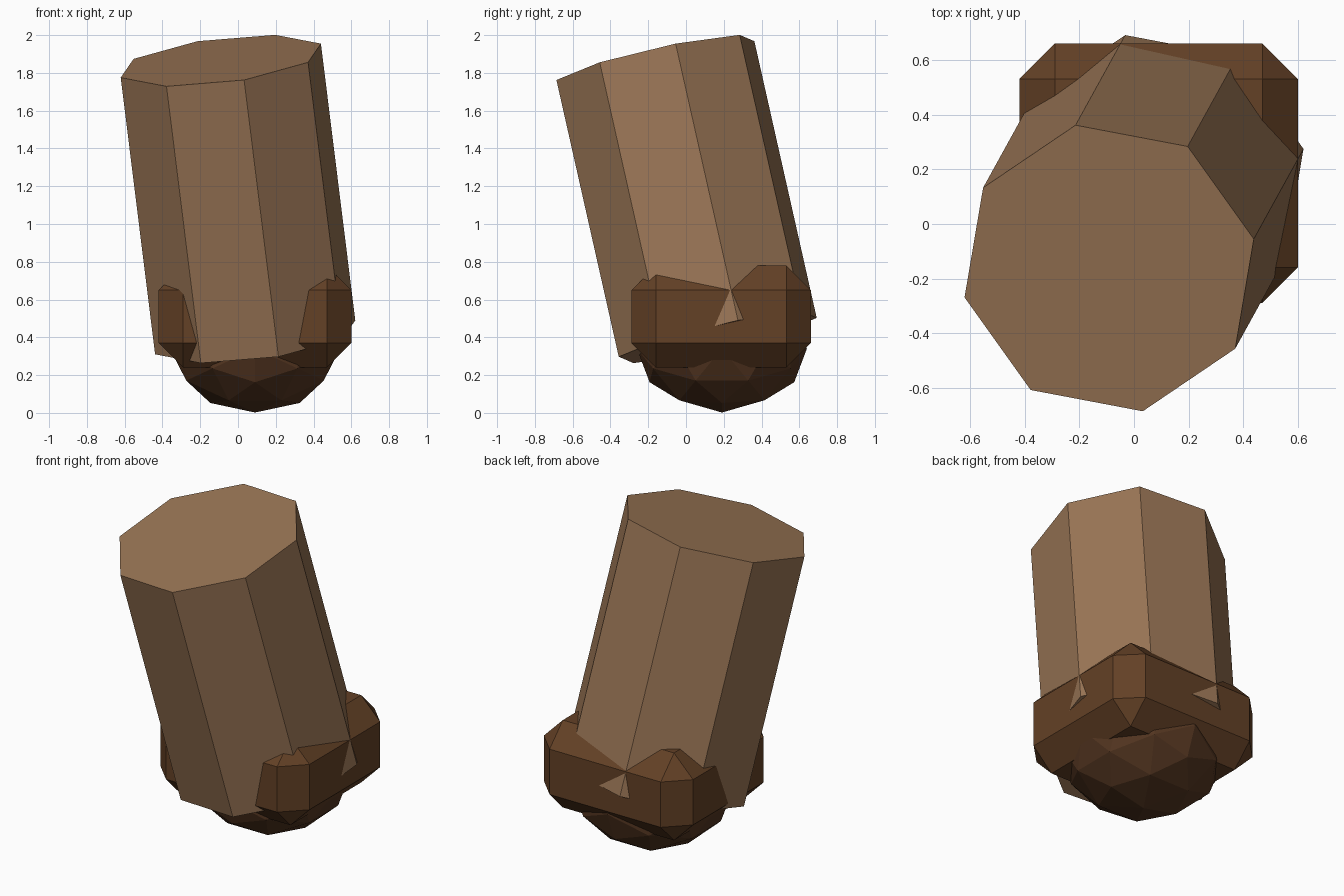
import bpy, bmesh, math
from mathutils import Vector, Matrix

if "Cube" in bpy.data.objects:
    bpy.data.objects.remove(bpy.data.objects["Cube"])


def material(name, rgb):
    m = bpy.data.materials.new(name)
    m.diffuse_color = (*rgb, 1)
    m.use_nodes = True
    m.node_tree.nodes["Principled BSDF"].inputs["Base Color"].default_value = m.diffuse_color
    return m


def finish(name, bm, mat):
    bmesh.ops.recalc_face_normals(bm, faces=bm.faces[:])
    me = bpy.data.meshes.new(name)
    bm.to_mesh(me)
    bm.free()
    me.materials.append(mat)
    ob = bpy.data.objects.new(name, me)
    bpy.context.collection.objects.link(ob)
    return ob


# Tilted eight-sided shaft, built on its own axes
low, high = Vector((0.091, 0.168, 0.40)), Vector((-0.091, -0.162, 1.865))
w = (high - low).normalized()
u = Vector((0.53, 0.107, 0.09))
u = (u - w * u.dot(w)).normalized()
v = w.cross(u)
frame = Matrix((u, v, w)).transposed().to_4x4()
bm = bmesh.new()
bmesh.ops.create_cone(bm, cap_ends=True, segments=8, radius1=0.548,
                      radius2=0.548, depth=(high - low).length)
# Turn so that one corner lies along u
p = bm.verts[:][0].co
bmesh.ops.rotate(bm, verts=bm.verts[:], matrix=Matrix.Rotation(-math.atan2(p.y, p.x), 3, 'Z'))
bm.transform(Matrix.Translation((low + high) / 2) @ frame)
finish("shaft", bm, material("light_brown", (0.32, 0.178, 0.091)))

# Chamfered block around the foot of the shaft
bm = bmesh.new()
bmesh.ops.create_cube(bm, size=1)
bmesh.ops.scale(bm, vec=(1.02, 0.95, 0.54), verts=bm.verts[:])
bmesh.ops.translate(bm, vec=(0.09, 0.186, 0.51), verts=bm.verts[:])
bmesh.ops.bevel(bm, geom=bm.edges[:], offset=0.13, segments=1,
                affect='EDGES', offset_type='OFFSET')
finish("collar", bm, material("brown", (0.125, 0.052, 0.019)))

# Flattened faceted ball under the block, resting on an edge midpoint
t = (1 + math.sqrt(5)) / 2
bm = bmesh.new()
for a in (-1, 1):
    for b in (-t, t):
        for co in ((a, 0, b), (0, b, a), (b, a, 0)):
            bm.verts.new(co)
bmesh.ops.convex_hull(bm, input=bm.verts[:])
bmesh.ops.subdivide_edges(bm, edges=bm.edges[:], cuts=1, use_grid_fill=True)
for vert in bm.verts:
    n = vert.co.normalized()
    vert.co = (0.09 + 0.45 * n.x, 0.19 + 0.45 * n.y, 0.34 + 0.338 * n.z)
finish("base_ball", bm, material("dark_brown", (0.09, 0.037, 0.015)))
